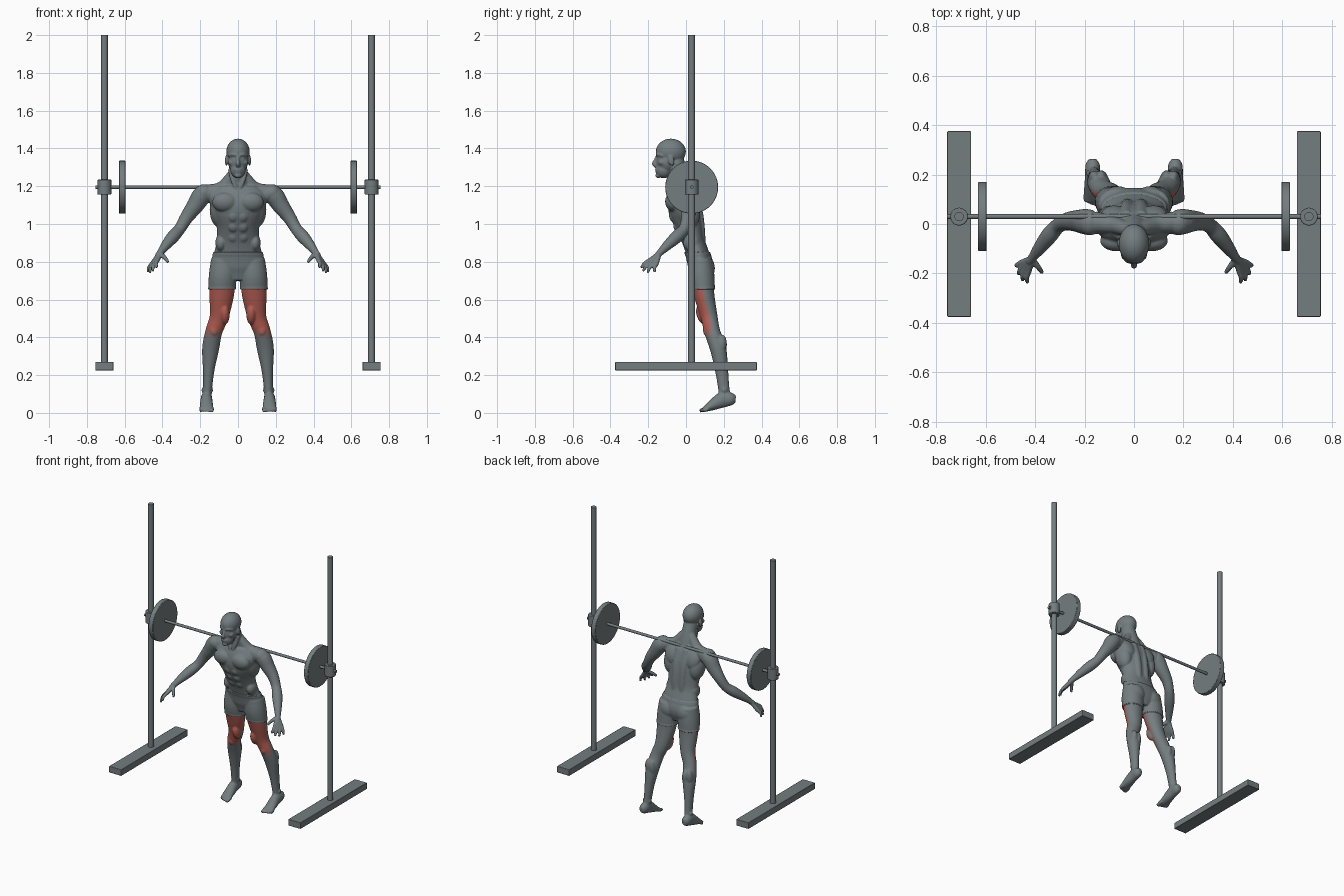
import bpy, bmesh, math
from mathutils import Vector, Matrix

cube = bpy.data.objects.get("Cube")
if cube:
    bpy.data.objects.remove(cube, do_unlink=True)


def material(name, rgb):
    m = bpy.data.materials.new(name)
    m.use_nodes = True
    m.diffuse_color = (*rgb, 1)
    m.node_tree.nodes["Principled BSDF"].inputs["Base Color"].default_value = (*rgb, 1)
    return m


gray = material("slate gray", (.175, .205, .215))
red = material("muscle red", (.45, .11, .085))
faded = material("faded red", (.28, .16, .15))


def finish(name, bm, angle=35):
    bmesh.ops.recalc_face_normals(bm, faces=bm.faces)
    me = bpy.data.meshes.new(name)
    bm.to_mesh(me)
    bm.free()
    ob = bpy.data.objects.new(name, me)
    bpy.context.collection.objects.link(ob)
    me.materials.append(gray)
    bpy.ops.object.select_all(action='DESELECT')
    ob.select_set(True)
    bpy.context.view_layer.objects.active = ob
    bpy.ops.object.shade_smooth_by_angle(angle=math.radians(angle))
    return ob


# ---------- rack and barbell ----------
def rod(name, center, radius, length, axis='Z', sides=48, bevel=0):
    bm = bmesh.new()
    turn = Matrix.Rotation(math.pi / 2, 4, 'Y') if axis == 'X' else Matrix()
    bmesh.ops.create_cone(bm, cap_ends=True, segments=sides, radius1=radius, radius2=radius,
                          depth=length, matrix=Matrix.Translation(center) @ turn)
    ob = finish(name, bm)
    if bevel:
        mod = ob.modifiers.new("rounded rim", 'BEVEL')
        mod.width, mod.segments = bevel, 2
    return ob


def box(name, center, size):
    bm = bmesh.new()
    bmesh.ops.create_cube(bm, size=1, matrix=Matrix.Translation(center) @ Matrix.Diagonal((*size, 1)))
    ob = finish(name, bm)
    mod = ob.modifiers.new("soft edges", 'BEVEL')
    mod.width, mod.segments = .003, 2


BAR_Y, BAR_Z, POST_X = .03, 1.195, .707
rod("barbell_bar", (0, BAR_Y, BAR_Z), .0095, 1.51, 'X', 24)
for side, s in (("left", 1), ("right", -1)):
    x = s * POST_X
    rod(side + "_post", (x, BAR_Y, 1.13), .0185, 1.74, sides=32)
    box(side + "_base", (x, 0, .2475), (.096, .75, .045))
    rod(side + "_collar", (x, BAR_Y, BAR_Z), .036, .08, sides=32, bevel=.003)
    rod(side + "_weight_plate", (s * .613, BAR_Y, BAR_Z), .14, .034, 'X', 64, .003)


# ---------- figure, blended from lofted limbs and muscle volumes ----------
fig = bmesh.new()


def limb(points, s=1, sides=20, steps=4):
    """Loft of elliptical rings: x, y, z, side radius, depth radius."""
    pts = [Vector(p if len(p) == 5 else (*p, p[3])) for p in points]
    pts = [pts[0] * 2 - pts[1]] + pts + [pts[-1] * 2 - pts[-2]]
    path = []
    for a, b, c, d in zip(pts, pts[1:], pts[2:], pts[3:]):
        for k in range(steps):
            t = k / steps
            path.append(.5 * (2 * b + (c - a) * t + (2 * a - 5 * b + 4 * c - d) * t * t
                              + (3 * b - a - 3 * c + d) * t ** 3))
    path.append(pts[-2])
    rings = []
    for i, p in enumerate(path):
        tangent = (path[min(i + 1, len(path) - 1)].xyz - path[max(i - 1, 0)].xyz).normalized()
        u = Vector((1, 0, 0))
        u = (u - tangent * u.dot(tangent)).normalized()
        v = tangent.cross(u)
        ring = []
        for k in range(sides):
            ang = math.tau * k / sides
            q = p.xyz + u * (p[3] * math.cos(ang)) + v * (p[4] * math.sin(ang))
            ring.append(fig.verts.new((q.x * s, q.y, q.z)))
        rings.append(ring)
    for r, q in zip(rings, rings[1:]):
        for k in range(sides):
            n = (k + 1) % sides
            fig.faces.new((r[k], r[n], q[n], q[k]))
    fig.faces.new(rings[0])
    fig.faces.new(rings[-1])


def ball(center, radii, s=1, tilt=0):
    """Ellipsoid, tilted about the x axis in degrees."""
    m = (Matrix.Translation((center[0] * s, *center[1:]))
         @ Matrix.Rotation(math.radians(tilt), 4, 'X') @ Matrix.Diagonal((*radii, 1)))
    bmesh.ops.create_uvsphere(fig, u_segments=24, v_segments=16, radius=1, matrix=m)


# torso and neck
limb([(0, .08, .70, .06, .04), (0, .08, .77, .138, .062), (0, .062, .84, .128, .06),
      (0, .04, .91, .113, .06), (0, .018, .99, .113, .074), (0, -.008, 1.08, .138, .086),
      (0, -.015, 1.15, .15, .074), (0, -.018, 1.205, .10, .05)], sides=32)
limb([(0, -.01, 1.17, .065, .055), (0, -.025, 1.24, .05, .048), (0, -.06, 1.33, .048, .05)])

# head
ball((0, -.08, 1.383), (.062, .08, .069))
ball((0, -.10, 1.33), (.054, .058, .06))
ball((0, -.118, 1.285), (.041, .042, .043))
ball((0, -.148, 1.256), (.019, .014, .013))
limb([(0, -.152, 1.362, .007), (0, -.163, 1.335, .009), (0, -.168, 1.318, .013),
      (0, -.152, 1.306, .011)])
ball((0, -.157, 1.288), (.020, .008, .0055))
ball((0, -.155, 1.276), (.017, .008, .0055))

for s in (1, -1):
    # face and ears
    limb([(.008, -.154, 1.364, .008), (.03, -.148, 1.368, .008), (.05, -.122, 1.36, .007)], s)
    ball((.024, -.139, 1.349), (.012, .011, .008), s)
    ball((.036, -.128, 1.325), (.017, .018, .014), s)
    ball((.062, -.078, 1.335), (.007, .017, .028), s, 12)
    # neck and shoulder slope
    limb([(.024, -.022, 1.265, .028), (.085, -.004, 1.19, .036), (.155, .006, 1.165, .044)], s)
    limb([(.045, -.06, 1.29, .010), (.028, -.068, 1.23, .011), (.01, -.07, 1.19, .01)], s)
    # chest, back and abdomen
    ball((.07, -.068, 1.115), (.067, .042, .052), s, 12)
    ball((.098, .01, 1.075), (.052, .062, .095), s, 15)
    ball((.08, .035, 1.13), (.055, .034, .07), s, 20)
    limb([(.03, .078, .86, .024), (.028, .076, .95, .026), (.03, .062, 1.07, .026),
          (.03, .028, 1.18, .026)], s)
    for z, y in ((1.035, -.074), (.982, -.051), (.928, -.022)):
        ball((.025, y, z), (.025, .014, .027), s, 22)
    ball((.09, .03, .90), (.030, .045, .045), s)
    # buttock and leg
    ball((.066, .098, .765), (.062, .050, .068), s)
    limb([(.072, .078, .81, .066, .058), (.081, .082, .72, .069, .064), (.087, .097, .62, .065, .054),
          (.1, .122, .51, .050, .045), (.128, .139, .43, .045, .042), (.145, .170, .34, .045, .043),
          (.155, .188, .23, .031, .035), (.161, .200, .13, .024, .030), (.165, .208, .07, .025, .034)],
         s, 28)
    ball((.127, .110, .438), (.025, .020, .032), s)
    ball((.132, .185, .345), (.026, .030, .065), s, -10)
    ball((.160, .184, .355), (.026, .030, .06), s, -10)
    ball((.070, .088, .52), (.026, .032, .055), s, 20)
    # foot and toes
    limb([(.167, .263, .072, .015, .020), (.167, .240, .073, .029, .034), (.167, .195, .070, .031, .042),
          (.167, .145, .044, .035, .030), (.167, .105, .023, .037, .017), (.167, .09, .017, .035, .011)], s)
    for k in range(5):
        x, tip = .139 + .0145 * k, .072 + .0025 * k * k / 2
        r = .012 if k == 0 else .0088
        limb([(x, .115, .024, r), (x, tip + .018, .016, r), (x, tip, .010, r * .8)], s, 12)
    for x in (.141, .185):
        ball((x, .205, .12), (.009, .013, .013), s)
    # arm
    limb([(.13, 0, 1.16, .04), (.185, .008, 1.155, .052), (.228, .012, 1.095, .045),
          (.272, .010, 1.035, .036), (.308, -.008, .975, .031), (.342, -.046, .935, .034),
          (.380, -.095, .890, .027), (.412, -.138, .848, .018), (.424, -.152, .832, .017)], s)
    ball((.18, .004, 1.165), (.046, .050, .046), s)
    # hand: every finger runs from the wrist through its knuckle
    knuckles = ((.424, -.186, .812), (.437, -.180, .801), (.448, -.170, .793), (.454, -.156, .791))
    tips = ((.430, -.238, .768), (.450, -.228, .750), (.466, -.203, .741), (.477, -.167, .744))
    wrist = Vector((.415, -.142, .843))
    for base, tip in zip(knuckles, tips):
        a, b = Vector(base), Vector(tip)
        bend = a.lerp(b, .55) + Vector((.006, -.004, .004))
        limb([(*wrist, .014), (*a, .0125), (*bend, .0098), (*b, .0075)], s, 12)
    limb([(.412, -.142, .842, .014), (.392, -.168, .826, .012), (.378, -.186, .810, .010),
          (.370, -.198, .797, .008)], s, 12)

body = finish("figure_body", fig, 180)
mod = body.modifiers.new("blend", 'REMESH')
mod.mode, mod.voxel_size = 'VOXEL', .005
mod = body.modifiers.new("soften", 'SMOOTH')
mod.factor, mod.iterations = .5, 4
deps = bpy.context.evaluated_depsgraph_get()
blended = bpy.data.meshes.new_from_object(body.evaluated_get(deps))
body.modifiers.clear()
body.data = blended
blended.name = "figure_body"
blended.materials.clear()
for m in (gray, red, faded):
    blended.materials.append(m)

# fitted shorts raised from the skin, and coloured front thigh muscles
HEM, WAIST = .655, .85
bm = bmesh.new()
bm.from_mesh(blended)
for z in (HEM, WAIST):
    for offset in (-.0015, 0):
        bmesh.ops.bisect_plane(bm, geom=bm.verts[:] + bm.edges[:] + bm.faces[:],
                               plane_co=(0, 0, z + (offset if z == HEM else -offset)), plane_no=(0, 0, 1))
bm.normal_update()
lift = [(v, v.normal.copy()) for v in bm.verts
        if HEM - 1e-5 <= v.co.z <= WAIST + 1e-5 and abs(v.co.x) < .2]
for v, n in lift:
    band = v.co.z > WAIST - .018 or v.co.z < HEM + .01
    v.co += Vector((n.x, n.y, 0)) * (.0065 if band else .005)
for f in bm.faces:
    f.smooth = True
    c = f.calc_center_median()
    f.material_index = 0
    if .40 < c.z < HEM and abs(c.x) < .2:
        edge = f.normal.y - .9 * max(0, .47 - c.z) / .07 * -.6
        if edge < -.12 and c.z > .43:
            f.material_index = 1
        elif edge < .12:
            f.material_index = 2
bm.to_mesh(blended)
bm.free()
